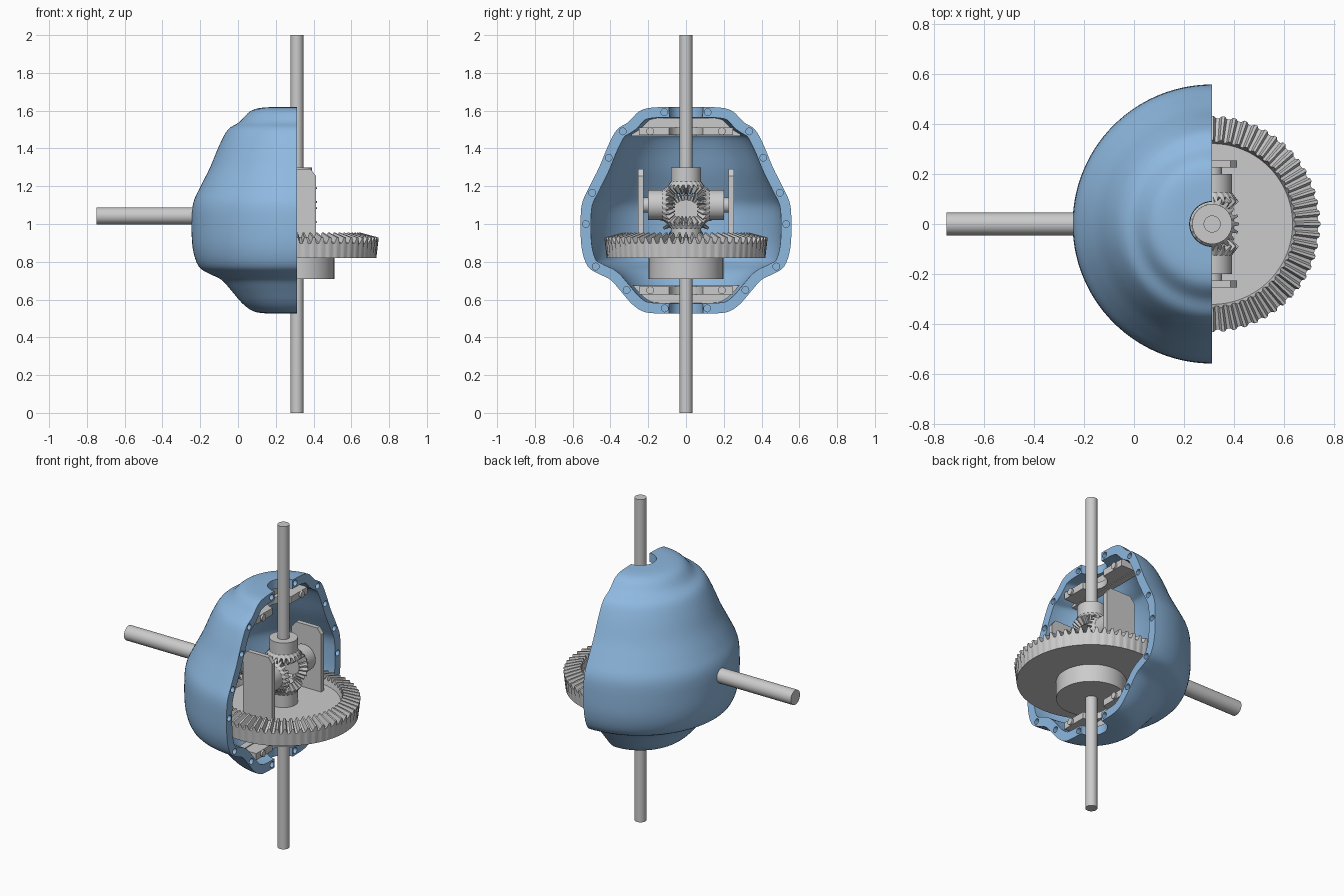
import bpy, bmesh, math
from mathutils import Vector, Matrix

if "Cube" in bpy.data.objects:
    bpy.data.objects.remove(bpy.data.objects["Cube"])

AX = 0.3125                       # x of the vertical axle line
CZ = 1.10                         # centre of the small gear cluster


def finish(name, bm, mat=None, matrix=None, angle=35):
    if matrix:
        bm.transform(matrix)
    bmesh.ops.recalc_face_normals(bm, faces=bm.faces[:])
    me = bpy.data.meshes.new(name)
    bm.to_mesh(me)
    bm.free()
    ob = bpy.data.objects.new(name, me)
    bpy.context.collection.objects.link(ob)
    if mat:
        me.materials.append(mat)
    if angle:
        smooth(ob, angle)
    return ob


def smooth(ob, angle):
    bpy.ops.object.select_all(action='DESELECT')
    ob.select_set(True)
    bpy.context.view_layer.objects.active = ob
    bpy.ops.object.shade_smooth_by_angle(angle=math.radians(angle))


def add_cylinder(bm, a, b, r, seg=40):
    a, b = Vector(a), Vector(b)
    m = Matrix.Translation((a + b) / 2) @ (b - a).to_track_quat('Z', 'Y').to_matrix().to_4x4()
    bmesh.ops.create_cone(bm, cap_ends=True, segments=seg, radius1=r, radius2=r,
                          depth=(b - a).length, matrix=m)


def cylinder(name, a, b, r, seg=40):
    bm = bmesh.new()
    add_cylinder(bm, a, b, r, seg)
    return finish(name, bm)


def prism(name, pts, place, lo, hi):
    """Extrude a 2D outline; place(u, v, w) maps it into space."""
    bm = bmesh.new()
    rings = [[bm.verts.new(place(u, v, w)) for u, v in pts] for w in (lo, hi)]
    for ring in rings:
        bm.faces.new(ring)
    bridge(bm, *rings)
    return finish(name, bm)


def bridge(bm, r0, r1):
    n = len(r0)
    for i in range(n):
        j = (i + 1) % n
        bm.faces.new((r0[i], r0[j], r1[j], r1[i]))


def bevel_gear(name, apex, direction, n, R, D, ratio, h, back, face_z, hub=None, phase=0.0):
    """Bevel gear on a cone from the apex, with an optional (radius, start, end) hub."""
    bm = bmesh.new()
    L = math.hypot(R, D)
    nr, nz = D / L, -R / L
    fr = ((-0.34, -0.5), (-0.13, 0.5), (0.13, 0.5), (0.34, -0.5))

    def ring(fn):
        out = []
        for t in range(n):
            for f, k in fr:
                a = 2 * math.pi * (t + f + phase) / n
                r, z = fn(k)
                out.append(bm.verts.new((r * math.cos(a), r * math.sin(a), z)))
        return out
    rear = ring(lambda k: back)
    outer = ring(lambda k: (R + k * h * nr, D + k * h * nz))
    inner = ring(lambda k: ((R + k * h * nr) * ratio, (D + k * h * nz) * ratio))
    face = ring(lambda k: ((R - 0.5 * h * nr) * ratio * 0.98, face_z))
    for a, b in ((rear, outer), (outer, inner), (inner, face)):
        bridge(bm, a, b)
    bm.faces.new(rear)
    bm.faces.new(face)
    if hub:
        add_cylinder(bm, (0, 0, hub[1]), (0, 0, hub[2]), hub[0])
    m = Matrix.Translation(apex) @ Vector(direction).to_track_quat('Z', 'Y').to_matrix().to_4x4()
    return finish(name, bm, matrix=m, angle=25)


# Housing: half-revolved shell from a smoothed outer profile (radius, z)
blue = bpy.data.materials.new("housing_blue")
blue.diffuse_color = (0.27, 0.48, 0.74, 1)
blue.use_nodes = True
blue.node_tree.nodes["Principled BSDF"].inputs["Base Color"].default_value = blue.diffuse_color
key = [(.09, 1.62), (.19, 1.615), (.25, 1.595), (.305, 1.54), (.365, 1.50), (.41, 1.42),
       (.46, 1.30), (.51, 1.20), (.55, 1.11), (.558, 1.0), (.552, .87), (.52, .775),
       (.46, .735), (.40, .705), (.35, .65), (.29, .58), (.235, .54), (.18, .528), (.09, .525)]
P = [Vector(p) for p in key]
P = [2 * P[0] - P[1]] + P + [2 * P[-1] - P[-2]]
outer = []
for i in range(1, len(P) - 2):
    a, b, c, d = P[i - 1:i + 3]
    for s in range(4):
        t = s / 4
        outer.append(0.5 * (2 * b + (c - a) * t + (2 * a - 5 * b + 4 * c - d) * t * t
                            + (3 * b - a - 3 * c + d) * t ** 3))
outer.append(P[-2])


def offset(dist):
    out = []
    for i, p in enumerate(outer):
        t = (outer[min(i + 1, len(outer) - 1)] - outer[max(i - 1, 0)]).normalized()
        out.append(p + Vector((t.y, -t.x)) * dist)
    return out


loop = outer + offset(0.055)[::-1]
bm = bmesh.new()
SEG = 56
rings = []
for s in range(SEG + 1):
    a = math.pi / 2 + math.pi * s / SEG
    rings.append([bm.verts.new((AX + p.x * math.cos(a), p.x * math.sin(a), p.y)) for p in loop])
for a, b in zip(rings, rings[1:]):
    bridge(bm, a, b)
bm.faces.new(rings[0])
bm.faces.new(rings[-1])
housing = finish("housing", bm, blue, angle=0)

# Bolt holes around the open rim
bm = bmesh.new()
mid = offset(0.0275)
for hole in [(.12, 1.59), (.33, 1.49), (.435, 1.35), (.51, 1.18), (.54, .99),
             (.475, .79), (.32, .65), (.12, .55)]:
    p = min(mid, key=lambda q: (q - Vector(hole)).length)
    for s in (-1, 1):
        add_cylinder(bm, (AX - .05, s * p.x, p.y), (AX + .05, s * p.x, p.y), .018, 20)
cutter = finish("bolt_hole_cutter", bm, angle=0)
cutter.hide_render = True
mod = housing.modifiers.new("holes", 'BOOLEAN')
mod.operation, mod.solver, mod.object = 'DIFFERENCE', 'EXACT', cutter
bpy.context.view_layer.objects.active = housing
bpy.ops.object.modifier_apply(modifier=mod.name)
bpy.data.objects.remove(cutter)
smooth(housing, 35)

# Shafts
cylinder("upper_axle", (AX, 0, 1.20), (AX, 0, 2), .034)
cylinder("lower_axle", (AX, 0, 0), (AX, 0, 1.0), .034)
cylinder("input_shaft", (-.75, 0, 1.043), (-.02, 0, 1.043), .045)

# Ring gear with its hub, and the pinion that drives it
bevel_gear("ring_gear", (AX, 0, 1.045), (0, 0, -1), 60, .428, .132, .775, .032,
           (.42, .225), .145, (.198, .20, .335))
bevel_gear("pinion_gear", (AX, 0, 1.045), (-1, 0, 0), 18, .122, .42, .78, .032,
           (.10, .45), .325, phase=.5)

# Four small bevel gears facing each other
for name, d, ph in (("upper_side_gear", (0, 0, 1), 0), ("lower_side_gear", (0, 0, -1), 0),
                    ("left_spider_gear", (0, -1, 0), .5), ("right_spider_gear", (0, 1, 0), .5)):
    bevel_gear(name, (AX, 0, CZ), d, 20, .098, .098, .65, .026, (.08, .125), .072,
               (.08, .11, .20), ph)

for s, side in ((-1, "left"), (1, "right")):
    # Carrier plates standing on the ring gear, with the spider pins
    plate = [(.21, .89), (.412, .89), (.412, 1.255), (.385, 1.29), (.24, 1.29), (.21, 1.255)]
    prism(side + "_carrier_plate", plate, lambda u, v, w: (u, w, v), s * .225, s * .253)
    cylinder(side + "_spider_pin", (AX, s * .19, CZ), (AX, s * .235, CZ), .04)

# Bearing saddles with backing and pins at both ends of the housing
notch = [(AX - .09 * math.sin(a), -.09 * math.cos(a))
         for a in (math.acos(-.0125 / .09) - math.pi / 2 + (math.pi - 2 * (math.acos(-.0125 / .09) - math.pi / 2)) * i / 16
                   for i in range(17))]
saddle = [(.17, -.25), (.30, -.25)] + notch + [(.30, .25), (.17, .25)]
for end, fz in (("upper", lambda z: z), ("lower", lambda z: 2.14 - z)):
    prism(end + "_bearing_saddle", saddle, lambda u, v, w: (u, v, fz(w)), 1.47, 1.512)
    prism(end + "_saddle_backing", [(-.29, 1.465), (.29, 1.465), (.28, 1.50), (.20, 1.562),
                                    (-.20, 1.562), (-.28, 1.50)],
          lambda u, v, w: (w, u, fz(v)), .17, .212)
    for s, side in ((-1, "left"), (1, "right")):
        cylinder(f"{end}_{side}_saddle_bolt", (.2, s * .19, fz(1.491)), (.312, s * .19, fz(1.491)), .02, 24)
